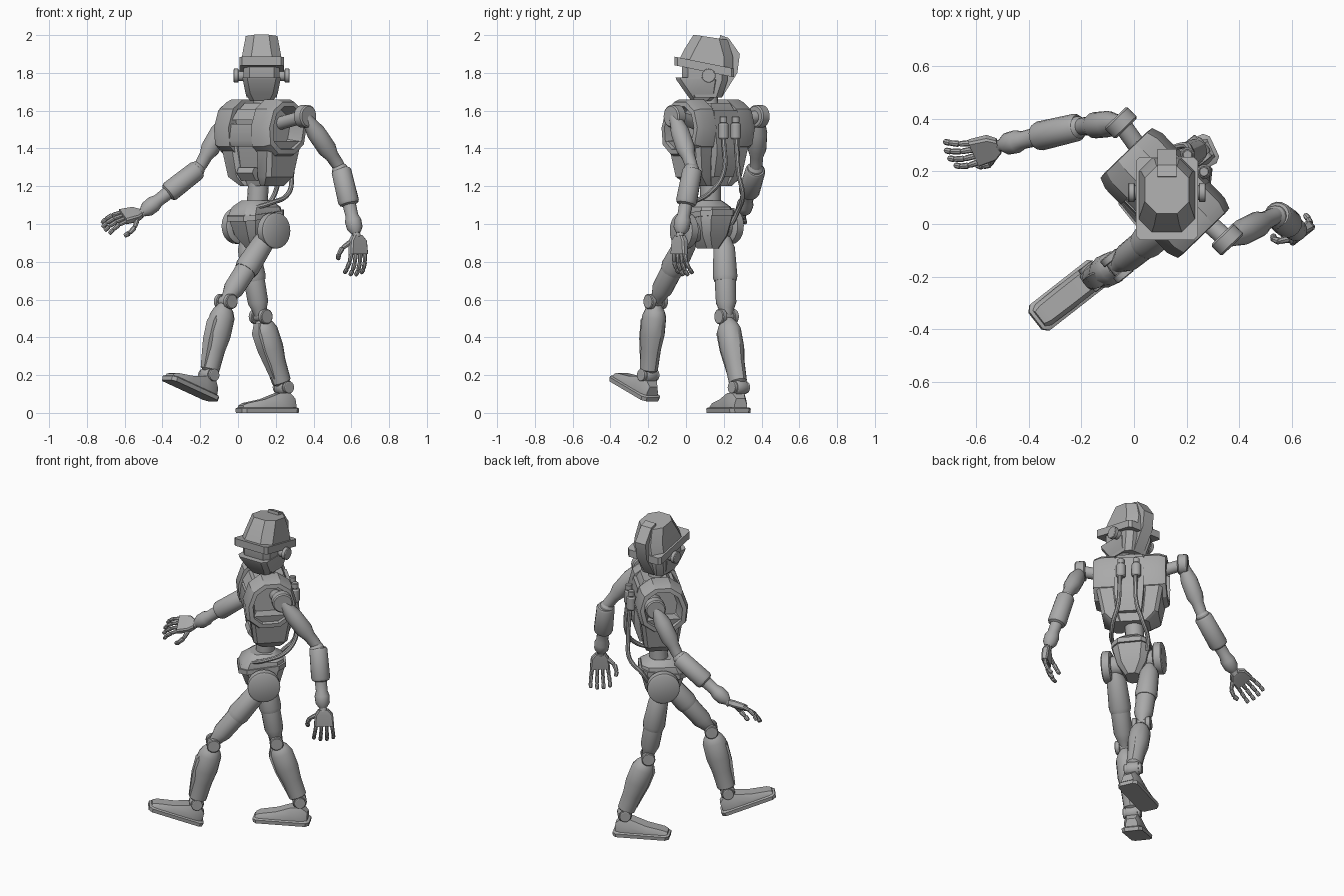
import bpy, bmesh, math
from mathutils import Vector as V, Matrix

if "Cube" in bpy.data.objects:
    bpy.data.objects.remove(bpy.data.objects["Cube"])

grey = bpy.data.materials.new("plain grey")
grey.diffuse_color = (0.4, 0.4, 0.4, 1)
grey.use_nodes = True
grey.node_tree.nodes["Principled BSDF"].inputs["Base Color"].default_value = grey.diffuse_color
I = Matrix.Identity(4)


def frame(loc, yaw, pitch=0):
    return (Matrix.Translation(loc) @ Matrix.Rotation(math.radians(yaw), 4, 'Z')
            @ Matrix.Rotation(math.radians(pitch), 4, 'X'))


def finish(ob):
    if not ob.data.materials:
        ob.data.materials.append(grey)
    bpy.ops.object.select_all(action='DESELECT')
    ob.select_set(True)
    bpy.context.view_layer.objects.active = ob
    bpy.ops.object.shade_smooth_by_angle(angle=math.radians(32))
    return ob


def loft(name, rings, M=I):
    """Skin a list of equal-length point rings and cap both ends."""
    bm = bmesh.new()
    rs = [[bm.verts.new(M @ V(p)) for p in r] for r in rings]
    n = len(rs[0])
    for a, b in zip(rs, rs[1:]):
        for i in range(n):
            j = (i + 1) % n
            bm.faces.new((a[i], a[j], b[j], b[i]))
    bm.faces.new(rs[0][::-1])
    bm.faces.new(rs[-1])
    bmesh.ops.recalc_face_normals(bm, faces=bm.faces)
    me = bpy.data.meshes.new(name)
    bm.to_mesh(me)
    bm.free()
    ob = bpy.data.objects.new(name, me)
    bpy.context.collection.objects.link(ob)
    return finish(ob)


def tube(name, p0, p1, prof, n=16, side=(0, 0, 1), deep=1.0):
    """Turned part from p0 to p1; prof lists (fraction, radius)."""
    p0, p1 = V(p0), V(p1)
    d = (p1 - p0).normalized()
    u = V(side) - d * d.dot(V(side))
    u = u.normalized() if u.length > 1e-3 else d.orthogonal().normalized()
    w = d.cross(u)
    ts = [2 * math.pi * i / n for i in range(n)]
    return loft(name, [[p0.lerp(p1, t) + u * r * math.cos(a) + w * r * deep * math.sin(a)
                        for a in ts] for t, r in prof])


def disc(name, c, axis, r, h, n=20):
    a = V(axis).normalized() * h / 2
    return tube(name, V(c) - a, V(c) + a, [(0, r * .88), (.12, r), (.88, r), (1, r * .88)], n)


def rect(z, x0, x1, y0, y1, c=0.0, tilt=0.0):
    """Rectangle ring with cut corners at height z, sloping along y."""
    pts = [(x0 + c, y0), (x1 - c, y0), (x1, y0 + c), (x1, y1 - c),
           (x1 - c, y1), (x0 + c, y1), (x0, y1 - c), (x0, y0 + c)]
    if c == 0:
        pts = [(x0, y0), (x1, y0), (x1, y1), (x0, y1)]
    return [(x, y, z - tilt * y) for x, y in pts]


def hose(name, pts, r=.013):
    cu = bpy.data.curves.new(name, 'CURVE')
    cu.dimensions, cu.bevel_depth, cu.bevel_resolution = '3D', r, 2
    sp = cu.splines.new('BEZIER')
    sp.bezier_points.add(len(pts) - 1)
    for b, p in zip(sp.bezier_points, pts):
        b.co, b.handle_left_type, b.handle_right_type = p, 'AUTO', 'AUTO'
    ob = bpy.data.objects.new(name, cu)
    bpy.context.collection.objects.link(ob)
    bpy.ops.object.select_all(action='DESELECT')
    ob.select_set(True)
    bpy.context.view_layer.objects.active = ob
    bpy.ops.object.convert(target='MESH')
    finish(bpy.context.object)


# ---- Head, facing forward
H = frame((.125, 0, 0), 0)
loft("helmet", [rect(1.865, -.108, .108, -.035, .25, .05, .2),
                rect(1.93, -.098, .098, -.005, .25, .05, .2),
                rect(2.008, -.084, .084, .04, .22, .045, .15)], H)
loft("helmet_brim", [rect(1.828, -.118, .118, -.06, .255, .015, .2),
                     rect(1.874, -.118, .118, -.06, .255, .015, .2)], H)
loft("head_core", [rect(1.67, -.08, .08, .02, .19, .03), rect(1.76, -.095, .095, -.02, .22, .03),
                   rect(1.84, -.095, .095, -.02, .22, .03)], H)
loft("face_mask", [rect(1.65, -.06, .06, .03, .13, .02), rect(1.69, -.085, .085, -.0, .17, .025),
                   rect(1.765, -.1, .1, -.052, .18, .025), rect(1.775, -.1, .1, -.055, .1, .025)], H)
crest = [(.18, 2.0), (.225, 1.985), (.285, 1.9), (.272, 1.8), (.19, 1.67), (.16, 1.8)]
loft("back_crest", [[(x, y, z) for y, z in crest] for x in (-.036, .036)], H)
for s in (-1, 1):
    disc("ear_base", H @ V((s * .107, .12, 1.785)), (1, 0, 0), .028, .05)
    disc("ear_disc", H @ V((s * .135, .12, 1.785)), (1, 0, 0), .037, .026)
tube("neck", (.125, .13, 1.56), (.125, .12, 1.72), [(0, .06), (.3, .045), (1, .045)])

# ---- Torso, turned toward the robot's right
T = frame((.12, .12, 0), -46)
loft("torso_core", [rect(1.2, -.075, .075, -.05, .08, .02), rect(1.3, -.1, .1, -.085, .1, .02),
                    rect(1.58, -.11, .11, -.1, .12, .02), rect(1.64, -.09, .09, -.05, .09, .02)], T)
loft("chest_plate", [rect(1.41, -.085, .085, -.135, -.05), rect(1.44, -.085, .085, -.148, -.05),
                     rect(1.53, -.085, .085, -.135, -.05)], T)
loft("collar_plate", [rect(1.55, -.085, .085, -.13, -.03), rect(1.61, -.075, .075, -.095, -.03)], T)
loft("belly_plate", [rect(1.23, -.055, .055, -.09, -.03), rect(1.27, -.06, .06, -.12, -.03),
                     rect(1.3, -.06, .06, -.105, -.03)], T)
loft("back_plate", [rect(1.25, -.07, .07, .05, .115), rect(1.36, -.085, .085, .05, .15),
                    rect(1.42, -.085, .085, .05, .15), rect(1.6, -.085, .085, .05, .13)], T)
shell = [(-.05, 1.66), (-.12, 1.61), (-.155, 1.51), (-.145, 1.41), (-.08, 1.355),
         (.05, 1.355), (.125, 1.41), (.148, 1.51), (.12, 1.61), (.05, 1.66)]
for s, word in ((-1, "right"), (1, "left")):
    loft(word + "_shoulder_shell",
         [[(s * x, y * k, 1.51 + (z - 1.51) * k) for y, z in shell]
          for x, k in ((.085, 1), (.17, 1), (.212, .9), (.215, .74), (.125, .62))], T)
    loft(word + "_rib_block",
         [[(s * x, y, z) for x, y, z in rect(*r, .02)]
          for r in ((1.2, .04, .11, -.06, .08), (1.25, .06, .165, -.1, .1),
                    (1.44, .08, .2, -.125, .125))], T)
    for z0, z1, r in ((1.45, 1.535, .028), (1.535, 1.57, .02)):
        tube(word + "_back_canister", T @ V((s * .045, .16, z0)), T @ V((s * .045, .16, z1)),
             [(0, r * .8), (.1, r), (.9, r), (1, r * .8)], 12)

# ---- Waist, pelvis and hoses
tube("waist", (.1, .13, 1.08), (.11, .13, 1.24), [(0, .055), (1, .055)])
P = frame((.095, .11, 0), -51)
side = P.to_3x3() @ V((1, 0, 0))
loft("pelvis", [rect(.87, -.04, .04, -.05, .07, .02), rect(.94, -.085, .085, -.1, .1, .03),
                rect(1.04, -.11, .11, -.135, .125, .04), rect(1.09, -.1, .1, -.115, .12, .04),
                rect(1.125, -.065, .065, -.07, .075, .03)], P)
loft("pelvis_band", [rect(1.03, -.115, .115, -.142, .135, .045, -.12),
                     rect(1.06, -.115, .115, -.142, .135, .045, -.12)], P)
hose("left_hose", [(.276, .2, 1.46), (.285, .195, 1.26), (.265, .12, 1.16),
                   (.17, .02, 1.11), (.04, .0, 1.075)])
hose("right_hose", [(.21, .265, 1.46), (.215, .28, 1.26), (.19, .3, 1.15),
                    (.12, .27, 1.06), (.1, .24, 1.0)])


# ---- Legs
def leg(word, hip_disc, hip, knee, ankle, foot):
    hip, knee, ankle = V(hip), V(knee), V(ankle)
    disc(word + "_hip_disc", hip_disc, side, .095, .055, 28)
    disc(word + "_hip_axle", V(hip_disc).lerp(P @ V((0, 0, .97)), .4), side, .06, .12)
    mid = hip.lerp(knee, .55)
    tube(word + "_thigh_top", hip, mid, [(0, .035), (.25, .058), (.9, .066), (1, .06)])
    tube(word + "_thigh_bottom", mid, knee, [(0, .057), (.6, .055), (.78, .042), (1, .03)])
    disc(word + "_knee_axle", knee, side, .03, .1)
    for s in (-1, 1):
        disc(word + "_knee_disc", knee + side * s * .04, side, .04, .03)
    tube(word + "_shin", knee, ankle, [(.04, .028), (.12, .05), (.2, .062), (.45, .063), (.65, .052),
                                       (.92, .047), (.96, .03)], 12, side, 1.12)
    # raised guard along the front of the shin
    fwd = (P.to_3x3() @ V((0, -1, 0)))
    rings = []
    for t, w, o in ((.1, .03, .045), (.25, .042, .075), (.5, .038, .075), (.88, .022, .056)):
        c = knee.lerp(ankle, t) + fwd * o
        rings.append([c + side * w - fwd * .05, c + side * w * .7, c - side * w * .7,
                      c - side * w - fwd * .05])
    loft(word + "_shin_guard", rings)
    disc(word + "_ankle_axle", ankle, side, .042, .07)
    for s in (-1, 1):
        disc(word + "_ankle_disc", ankle + side * s * .042, side, .032, .022)
    loft(word + "_sole", [rect(0, -.06, .06, -.165, .165, .02),
                          rect(.022, -.062, .062, -.167, .167, .02),
                          rect(.028, -.055, .055, -.16, .16, .02)], foot)
    loft(word + "_foot", [[(-w, y, .02), (-w, y, h * .6), (-w * .7, y, h), (w * .7, y, h),
                           (w, y, h * .6), (w, y, .02)]
                          for y, w, h in ((-.155, .04, .04), (-.13, .05, .052), (-.03, .052, .072),
                                          (.06, .052, .105), (.12, .05, .105), (.153, .036, .075))], foot)


leg("left", (.19, -.01, .965), (.165, .025, .95), (-.065, -.16, .59), (-.155, -.2, .2),
    frame((-.255, -.275, .118), -52, -20))
leg("right", (.0, .23, .99), (.045, .2, .93), (.12, .215, .51), (.24, .28, .135),
    frame((.155, .225, 0), -65))


# ---- Hands: z runs to the fingertips, x to the thumb, y out of the palm
def hand(word, wrist, along, thumb, palm):
    d = V(along).normalized()
    x = (V(thumb) - d * d.dot(V(thumb))).normalized()
    y = d.cross(x)
    y = y if y.dot(V(palm)) > 0 else -y
    M = Matrix.Translation(wrist) @ Matrix((x, y, d)).transposed().to_4x4()
    loft(word + "_palm", [rect(.0, -.03, .03, -.018, .018, .008), rect(.03, -.055, .05, -.022, .02, .008),
                          rect(.1, -.062, .055, -.02, .016, .008)], M)
    for i in range(4):
        a = -.048 + i * .03
        k = .9 if i in (0, 3) else 1
        pts = [(a, 0, .095), (a * 1.15, .008, .095 + .05 * k), (a * 1.25, .028, .095 + .09 * k),
               (a * 1.25, .05, .095 + .115 * k)]
        for p, q in zip(pts, pts[1:]):
            tube(word + "_finger", M @ V(p), M @ V(q), [(0, .009), (.15, .012), (.85, .011), (1, .008)], 8)
    pts = [(.04, .005, .035), (.08, .025, .065), (.092, .045, .1), (.085, .06, .125)]
    for p, q in zip(pts, pts[1:]):
        tube(word + "_thumb", M @ V(p), M @ V(q), [(0, .011), (.15, .014), (.85, .012), (1, .009)], 8)


# ---- Arms
def arm(word, s, shoulder, elbow, wrist):
    shoulder, elbow, wrist = V(shoulder), V(elbow), V(wrist)
    out = T.to_3x3() @ V((s, 0, 0))
    tube(word + "_shoulder_axle", T @ V((s * .1, .03, 1.53)), shoulder, [(0, .035), (1, .035)])
    disc(word + "_shoulder_disc", shoulder, out, .06, .06, 24)
    tube(word + "_upper_arm", shoulder, elbow, [(0, .03), (.12, .036), (.3, .05), (.62, .05), (.75, .036),
                                                (.9, .034), (1, .03)])
    tube(word + "_elbow", elbow.lerp(shoulder, .08), elbow.lerp(wrist, .1), [(0, .03), (.3, .042), (1, .042)])
    tube(word + "_forearm", elbow, wrist, [(.0, .046), (.03, .053), (.5, .056), (.54, .05), (.56, .036),
                                           (.72, .034), (.8, .044), (.92, .042), (1, .024)])
    tube(word + "_wrist", wrist.lerp(elbow, .05), wrist + (wrist - elbow) * .06, [(0, .022), (1, .022)], 12)


arm("left", 1, (.355, -.06, 1.57), (.545, .035, 1.29), (.625, -.03, .95))
arm("right", -1, (-.05, .385, 1.57), (-.21, .37, 1.29), (-.505, .3, 1.06))
hand("left", (.63, -.032, .94), (.03, -.05, -1), (-.78, -.62, 0), (-.65, .76, 0))
hand("right", (-.515, .298, 1.055), (-.95, -.3, -.2), (.2, -.8, -.5), (0, .55, -.82))
